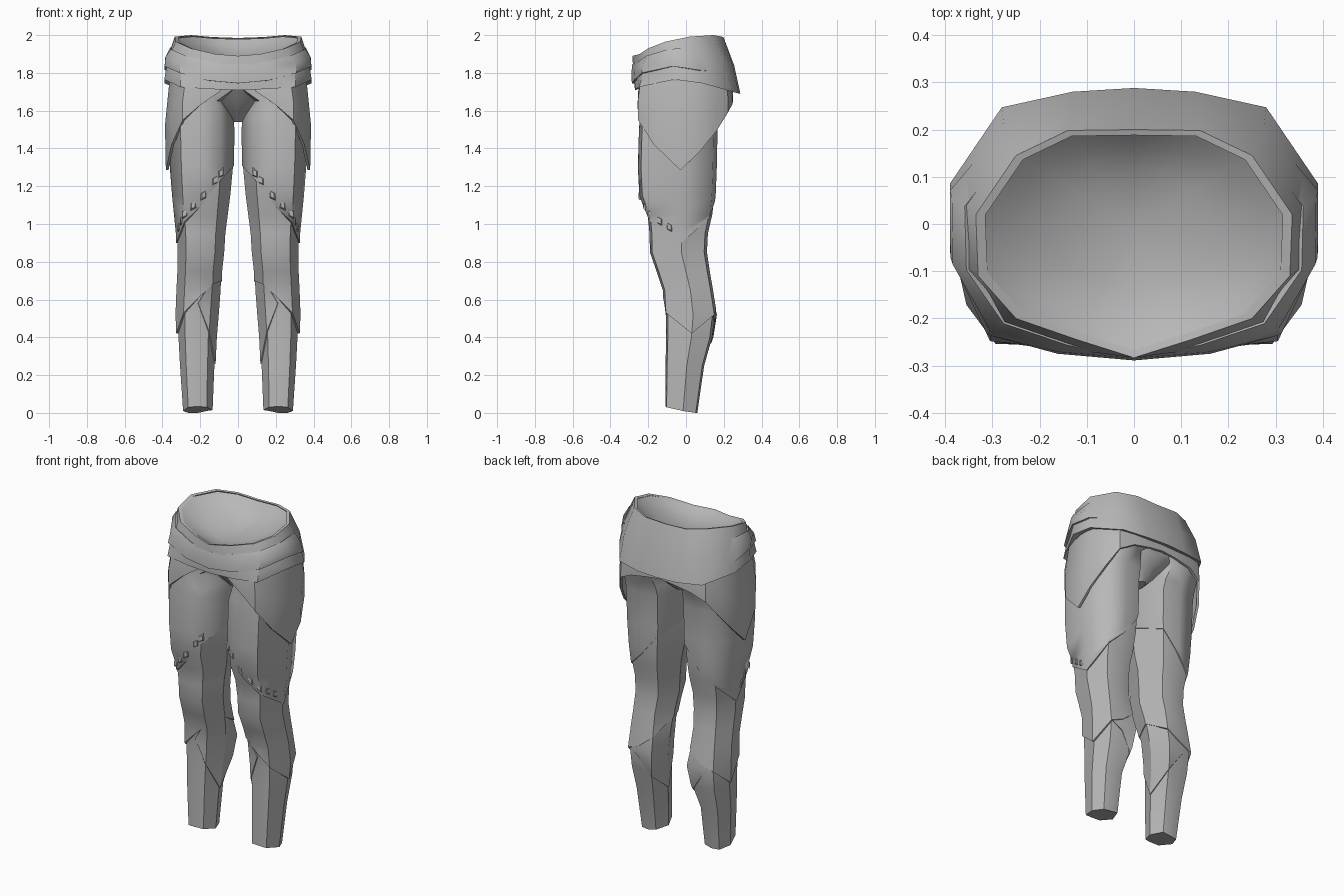
import bpy, bmesh, math
from mathutils import Vector

if "Cube" in bpy.data.objects:
    bpy.data.objects.remove(bpy.data.objects["Cube"])

cloth = bpy.data.materials.new("grey_cloth")
cloth.diffuse_color = (0.48, 0.48, 0.48, 1)
cloth.use_nodes = True
cloth.node_tree.nodes["Principled BSDF"].inputs["Base Color"].default_value = cloth.diffuse_color
LEG_PARTS = ("shin", "knee", "calf_flap", "thigh")


def finish(name, bm, mirror=True, thick=0.0, outward=True, angle=30):
    """Clean the mesh, point it outward, apply modifiers and shade it."""
    bmesh.ops.remove_doubles(bm, verts=bm.verts, dist=0.0008)
    bmesh.ops.recalc_face_normals(bm, faces=bm.faces)
    if outward:
        mid = Vector((0.2 if name in LEG_PARTS else 0.12, 0, 0))
        s = 0
        for f in bm.faces:
            d = f.calc_center_median() - mid
            d.z = 0
            s += f.normal.dot(d) * f.calc_area()
        if s < 0:
            bmesh.ops.reverse_faces(bm, faces=bm.faces)
    me = bpy.data.meshes.new(name)
    bm.to_mesh(me)
    bm.free()
    me.materials.append(cloth)
    ob = bpy.data.objects.new(name, me)
    bpy.context.collection.objects.link(ob)
    bpy.ops.object.select_all(action='DESELECT')
    ob.select_set(True)
    bpy.context.view_layer.objects.active = ob
    if mirror:
        m = ob.modifiers.new("mirror", 'MIRROR')
        m.merge_threshold = 0.001
        bpy.ops.object.modifier_apply(modifier="mirror")
    if thick:
        m = ob.modifiers.new("thickness", 'SOLIDIFY')
        m.thickness, m.offset = thick, -1
        bpy.ops.object.modifier_apply(modifier="thickness")
    bpy.ops.object.shade_smooth_by_angle(angle=math.radians(angle))
    return ob


def grid(rows, closed=False):
    """Skin a list of equally long point rows."""
    bm = bmesh.new()
    vs = [[bm.verts.new(p) for p in r] for r in rows]
    n = len(rows[0])
    for a, b in zip(vs, vs[1:]):
        for i in range(n if closed else n - 1):
            j = (i + 1) % n
            bm.faces.new((a[i], a[j], b[j], b[i]))
    return bm


# Leg outline: height, outer x, inner x, front y, back y
LEG = [(0.00, .290, .135, -.110, .060), (0.25, .307, .125, -.108, .096),
       (0.40, .315, .118, -.106, .138), (0.52, .320, .108, -.106, .153),
       (0.65, .315, .098, -.112, .132), (0.75, .310, .095, -.145, .115),
       (0.85, .308, .084, -.180, .100), (0.95, .312, .078, -.182, .105),
       (1.05, .322, .065, -.192, .128), (1.15, .332, .052, -.230, .140),
       (1.30, .344, .038, -.238, .146), (1.50, .350, .036, -.232, .150),
       (1.56, .349, .040, -.228, .165), (1.65, .345, .070, -.222, .200),
       (1.73, .340, -.070, -.215, .225)]
# Columns: outer, back outer, back, back inner, inner, front inner, front, front outer
COLS = [(1, .55), (.82, .95), (.5, 1), (.2, .96), (0, .5), (.2, .06), (.5, 0), (.82, .04)]


def leg_point(c, z, off=0.0):
    z = max(0.0, min(1.73, z))
    for a, b in zip(LEG, LEG[1:]):
        if z <= b[0]:
            t = (z - a[0]) / (b[0] - a[0])
            xo, xi, yf, yb = [p + (q - p) * t for p, q in zip(a[1:], b[1:])]
            break
    u, v = COLS[c % 8]
    if c % 8 == 3:                      # calf muscle on the inner back
        bump = max(0.0, 1 - abs(z - .48) / .21)
        u, v = u - .15 * bump, v + .07 * bump
    xo, xi, yf, yb = xo + off, xi - off, yf - off, yb + off
    return Vector((max(.002, xi + (xo - xi) * u), yf + (yb - yf) * v, z))


def leg_layer(name, low, top, off, thick=0.012, angle=24, cap=False):
    levels = [min(low)] + [r[0] for r in LEG if min(low) < r[0] < max(top)] + [max(top)]
    rows = [[leg_point(c, min(max(z, low[c]), top[c]), off) for c in range(8)]
            for z in levels]
    bm = grid(rows, closed=True)
    if cap:
        bm.verts.ensure_lookup_table()
        bm.faces.new(bm.verts[:8])
    finish(name, bm, thick=thick, angle=angle)


THIGH_LOW = [.90, 1.03, 1.12, 1.25, 1.31, 1.23, 1.10, 1.01]
leg_layer("shin", [.01, 0, 0, .01, .015, .03, .035, .03], [.78] * 8, 0.0, 0, cap=True)
leg_layer("knee", [.42, .52, .55, .62, .70, .68, .61, .53], [1.4] * 8, 0.011)
leg_layer("calf_flap", [.52, .53, .48, .37, .26, .43, .58, .56],
          [.52, .53, .62, .68, .74, .70, .58, .56], 0.006, 0.006)
leg_layer("thigh", THIGH_LOW, [1.73] * 8, 0.017, angle=60)

# Studs along the slanted thigh hem
bm = bmesh.new()
for t in (5.0, 5.3, 5.9, 6.45, 6.95, 7.3, 7.6):
    c, f = int(t), t % 1
    z = THIGH_LOW[c] * (1 - f) + THIGH_LOW[(c + 1) % 8] * f + 0.04
    a, b = leg_point(c, z, .018), leg_point(c + 1, z, .018)
    p, d = a.lerp(b, f), (b - a).normalized()
    n = Vector((d.y, -d.x, 0))
    rings = []
    for depth, s in ((-.006, .015), (.004, .010)):
        rings.append([bm.verts.new(p + n * depth + d * (i * s) + Vector((0, 0, (k * 1.4 - i * .5) * s)))
                      for i, k in ((-1, -1), (1, -1), (1, 1), (-1, 1))])
    lo, hi = rings
    bm.faces.new(lo)
    bm.faces.new(hi)
    for i in range(4):
        j = (i + 1) % 4
        bm.faces.new((lo[i], lo[j], hi[j], hi[i]))
finish("hem_studs", bm, outward=False)

# Hip panels: x, y, hem height from the front round to the back
PANEL = [(.09, -.246, 1.705), (.20, -.256, 1.63), (.293, -.254, 1.55), (.352, -.17, 1.42),
         (.382, -.03, 1.285), (.376, .07, 1.38), (.338, .16, 1.49), (.288, .222, 1.59),
         (.20, .246, 1.635), (.09, .25, 1.655), (0, .25, 1.665)]
rows = []
for t in (0, .5, 1):
    rows.append([])
    for x, y, h in PANEL:
        k = (1, .985 + .027 * min(1, (1.76 - h) / .4), .95)[int(t * 2)]
        rows[-1].append((x * k, y * k, h + (1.76 - h) * t))
finish("hip_panel", grid(rows), thick=0.014, angle=24)

# Crotch and seat: half rings from back centre to front centre
rows = []
for z, w, yf, yb in ((1.54, .035, -.05, .09), (1.60, .10, -.11, .16),
                     (1.65, .17, -.16, .215), (1.73, .33, -.215, .24)):
    m, h = (yf + yb) / 2, (yb - yf) / 2
    rows.append([(w * math.sin(i * math.pi / 6) if 0 < i < 6 else 0,
                  m + h * math.cos(i * math.pi / 6), z) for i in range(7)])
bm = grid(rows)
bm.verts.ensure_lookup_table()
bm.faces.new(bm.verts[:7])
finish("crotch", bm)

# Waistband half rings, from back centre to front centre
RIM = [(0, .200, 1.985), (.14, .198, 1.99), (.25, .145, 2.0), (.335, .02, 1.992),
       (.33, -.11, 1.965), (.25, -.20, 1.93), (.12, -.245, 1.90), (0, -.283, 1.89)]
MID = [(0, .255, 1.84), (.13, .245, 1.845), (.275, .205, 1.86), (.375, .06, 1.875),
       (.372, -.08, 1.87), (.30, -.215, 1.84), (.16, -.262, 1.81), (0, -.280, 1.79)]
LOW = [(0, .288, 1.69), (.13, .28, 1.69), (.28, .247, 1.70), (.390, .085, 1.745),
       (.390, -.06, 1.765), (.305, -.248, 1.725), (.16, -.266, 1.715), (0, -.270, 1.708)]


def ring(src, k, dz=0.0):
    return [(x * k, y * k, h + dz) for x, y, h in src]


rows = [ring(LOW, .88, .012), LOW, MID, RIM, ring(RIM, .94, -.004)]
finish("waistband", grid(rows), angle=45)

# Shallow dished lining closing the waist
rows = []
for k, sink in ((.945, .004), (.8, .03), (.5, .06), (0, .07)):
    rows.append([(x * k, y * k, 1.935 + (h - 1.935) * k - sink) for x, y, h in RIM])
lining = finish("waist_lining", grid(rows), outward=False, angle=60)
if sum(p.normal.z for p in lining.data.polygons) < 0:
    lining.data.flip_normals()

# Crossed outer fold of the waistband, dipping to the front centre
FOLD_LOW = [(.270, .208, 1.80), (.386, .070, 1.815), (.385, -.07, 1.835),
            (.308, -.232, 1.80), (.16, -.272, 1.76), (0, -.284, 1.745)]
FOLD_MID = [(.260, .195, 1.84), (.382, .055, 1.88), (.38, -.085, 1.885),
            (.302, -.222, 1.85), (.16, -.268, 1.815), (0, -.286, 1.80)]
rows = [ring(FOLD_LOW, 1.01), ring(FOLD_MID, 1.01),
        [tuple(Vector(a).lerp(Vector(b), .5)) for a, b in zip(FOLD_MID, RIM[2:])]]
finish("waist_fold", grid(rows), thick=0.014, angle=45)
